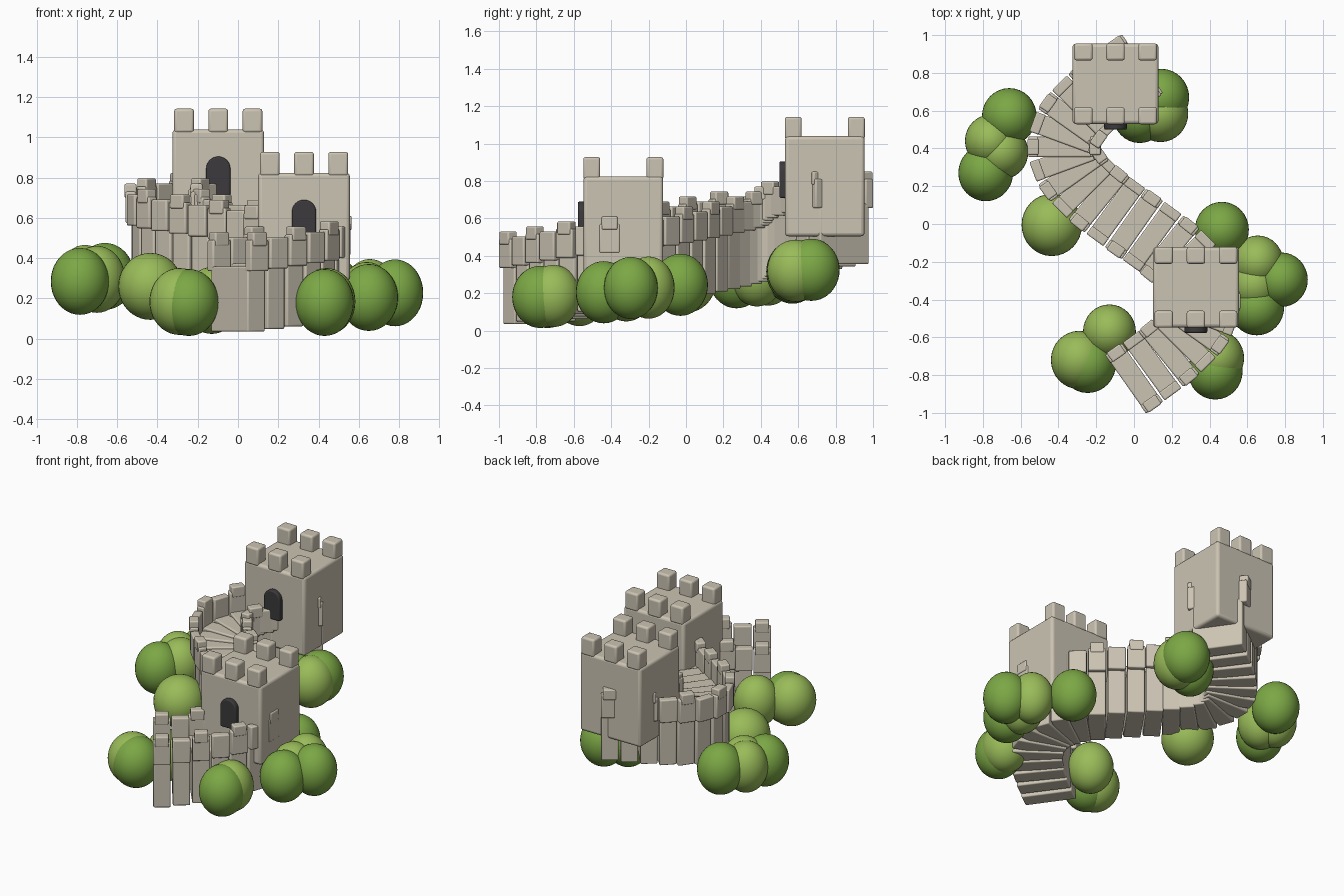
import bpy, bmesh, math
from mathutils import Matrix, Vector

if "Cube" in bpy.data.objects:
    bpy.data.objects.remove(bpy.data.objects["Cube"])


def material(name, rgb):
    m = bpy.data.materials.new(name)
    m.diffuse_color = (*rgb, 1)
    m.use_nodes = True
    m.node_tree.nodes["Principled BSDF"].inputs["Base Color"].default_value = m.diffuse_color
    return m


STONE = material("stone", (0.60, 0.55, 0.45))
DARK = material("dark", (0.045, 0.042, 0.045))
LEAF_A = material("leaf_light", (0.32, 0.50, 0.10))
LEAF_B = material("leaf_deep", (0.20, 0.39, 0.06))


def finish(name, bm, mat, bevel=0.0):
    me = bpy.data.meshes.new(name)
    bm.to_mesh(me)
    bm.free()
    ob = bpy.data.objects.new(name, me)
    bpy.context.collection.objects.link(ob)
    me.materials.append(mat)
    if bevel:
        mod = ob.modifiers.new("soft_edges", 'BEVEL')
        mod.width, mod.segments = bevel, 3
    bpy.ops.object.select_all(action='DESELECT')
    ob.select_set(True)
    bpy.context.view_layer.objects.active = ob
    bpy.ops.object.shade_smooth_by_angle(angle=math.radians(35))
    return ob


def box(bm, center, size, angle=0.0):
    m = (Matrix.Translation(center) @ Matrix.Rotation(angle, 4, 'Z')
         @ Matrix.Diagonal((*size, 1)))
    bmesh.ops.create_cube(bm, size=1, matrix=m)


# Winding wall: stepped blocks along an S curve, rising towards the back
COUNT, AMP, REACH, RISE = 25, 0.37, 0.817, 0.32
body, parapet, merlon = bmesh.new(), bmesh.new(), bmesh.new()
for i in range(COUNT):
    t = i / (COUNT - 1)
    phase = 2 * math.pi * t
    pos = Vector((AMP * math.sin(phase), -REACH + 2 * REACH * t, RISE * t))
    along = Vector((AMP * math.pi / REACH * math.cos(phase), 1, 0)).normalized()
    side = Vector((along.y, -along.x, 0))
    ang = math.atan2(along.y, along.x)
    box(body, pos + Vector((0, 0, 0.1975)), (0.107, 0.32, 0.325), ang)
    for s in (-1, 1):
        box(parapet, pos + side * s * 0.163 + Vector((0, 0, 0.413)),
            (0.11, 0.052, 0.155), ang)
        if i % 2 == 0:
            box(merlon, pos + side * s * 0.164 + Vector((0, 0, 0.495)),
                (0.085, 0.06, 0.07), ang)
finish("wall_blocks", body, STONE, 0.008)
finish("wall_parapets", parapet, STONE, 0.008)
finish("wall_merlons", merlon, STONE, 0.008)


# Watchtowers with corner merlons and an arched doorway
def tower(label, x, y, z):
    bm = bmesh.new()
    box(bm, (x, y, z + 0.267), (0.455, 0.425, 0.535))
    finish(label + "_tower", bm, STONE, 0.018)
    bm = bmesh.new()
    for dx in (-0.17, 0, 0.17):
        for dy in (-0.169, 0.169):
            box(bm, (x + dx, y + dy, z + 0.578), (0.098, 0.09, 0.12))
    finish(label + "_tower_merlons", bm, STONE, 0.013)
    r, zs, y0 = 0.06, z + 0.34, y - 0.2125
    pts = [(-r, z + 0.205), (r, z + 0.205)]
    pts += [(r * math.cos(a), zs + r * math.sin(a))
            for a in (math.pi * k / 16 for k in range(17))]
    bm = bmesh.new()
    face = bm.faces.new([bm.verts.new((x + u, y0 - 0.03, v)) for u, v in pts])
    ext = bmesh.ops.extrude_face_region(bm, geom=[face])
    moved = [v for v in ext["geom"] if isinstance(v, bmesh.types.BMVert)]
    bmesh.ops.translate(bm, verts=moved, vec=(0, 0.06, 0))
    bmesh.ops.recalc_face_normals(bm, faces=bm.faces)
    finish(label + "_doorway", bm, DARK, 0.008)


tower("front", 0.328, -0.335, 0.29)
tower("back", -0.098, 0.742, 0.505)

# Rounded bushes: x, y, z, horizontal radius
BUSHES = [
    (-0.29, -0.72, 0.185, 0.15), (-0.245, -0.74, 0.18, 0.15),
    (-0.13, -0.57, 0.19, 0.14),
    (0.43, -0.78, 0.18, 0.145), (0.44, -0.71, 0.185, 0.143),
    (0.65, -0.44, 0.205, 0.145), (0.64, -0.32, 0.215, 0.14),
    (0.78, -0.295, 0.228, 0.14), (0.655, -0.2, 0.23, 0.135),
    (0.465, -0.03, 0.245, 0.143),
    (-0.435, -0.005, 0.26, 0.16),
    (-0.785, 0.27, 0.285, 0.145), (-0.76, 0.44, 0.30, 0.135),
    (-0.66, 0.57, 0.31, 0.145), (-0.70, 0.38, 0.295, 0.14),
    (0.145, 0.67, 0.325, 0.147), (0.14, 0.585, 0.32, 0.147),
    (0.03, 0.575, 0.315, 0.142),
]
for n, (x, y, z, r) in enumerate(BUSHES, 1):
    bm = bmesh.new()
    m = Matrix.Translation((x, y, z)) @ Matrix.Diagonal((r, r * 1.03, 0.166, 1))
    bmesh.ops.create_uvsphere(bm, u_segments=32, v_segments=20, radius=1, matrix=m)
    finish(f"bush_{n}", bm, LEAF_A if n % 2 else LEAF_B)
